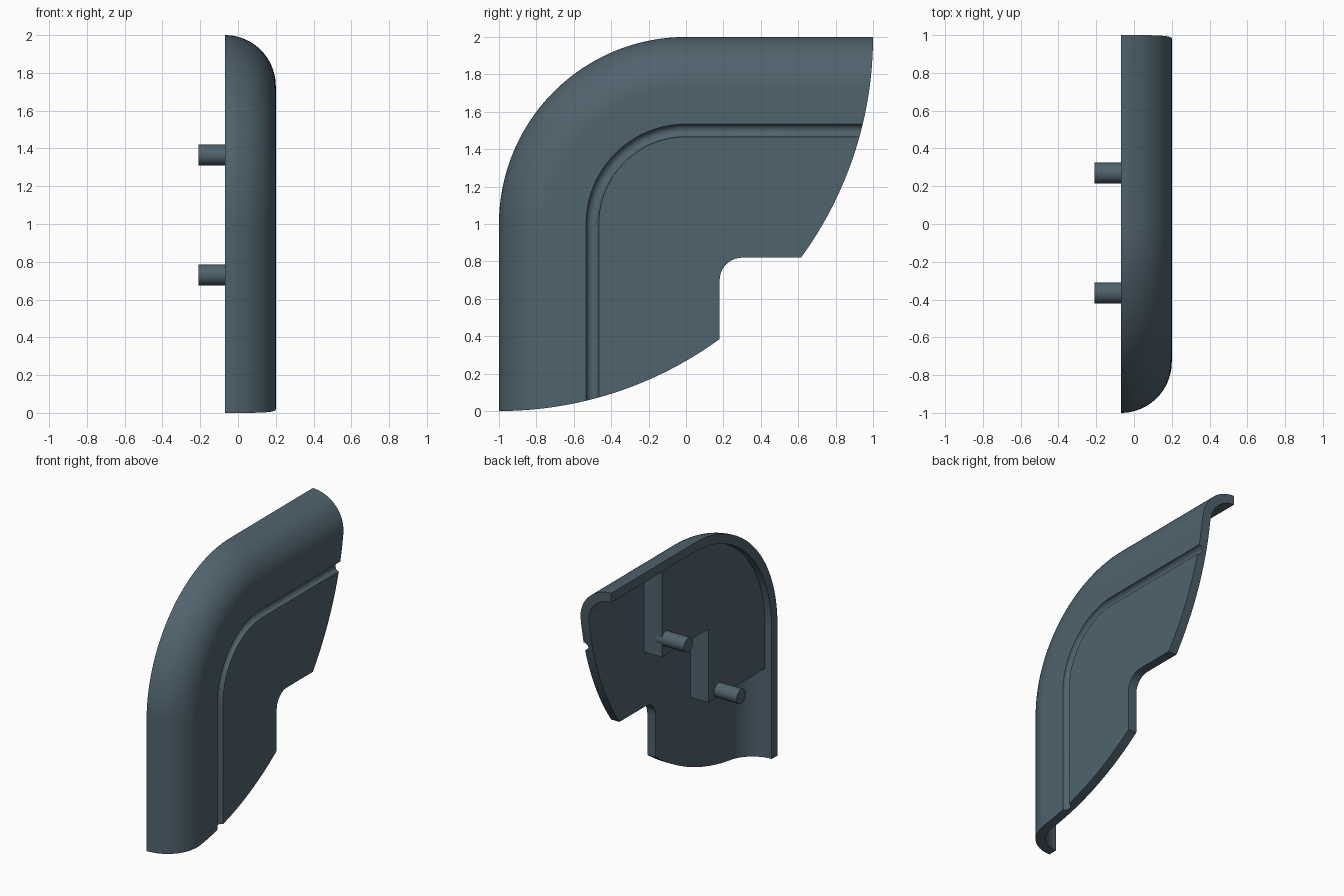
import bpy, bmesh, math
from math import sin, cos, pi
from mathutils import Matrix, Vector

cube = bpy.data.objects.get("Cube")
if cube:
    bpy.data.objects.remove(cube, do_unlink=True)

slate = bpy.data.materials.new("slate_blue")
slate.use_nodes = True
COLOUR = (0.08, 0.125, 0.155, 1)
slate.diffuse_color = COLOUR
slate.node_tree.nodes["Principled BSDF"].inputs["Base Color"].default_value = COLOUR

RIM_X, FACE_X, WALL = -0.07, 0.20, 0.07
ROUND = FACE_X - RIM_X          # radius of the rounded outer edge
PAD_X = -0.02                   # height of the raised inner pad
INNER = 0.7                     # inset where the sweep meets the flat middle


def finish(bm, name):
    bmesh.ops.recalc_face_normals(bm, faces=bm.faces)
    mesh = bpy.data.meshes.new(name)
    bm.to_mesh(mesh)
    bm.free()
    mesh.materials.append(slate)
    obj = bpy.data.objects.new(name, mesh)
    bpy.context.collection.objects.link(obj)
    return obj


def arc(cx, cy, r, a0, a1, n):
    return [(cx + r * cos(a0 + (a1 - a0) * i / n),
             cy + r * sin(a0 + (a1 - a0) * i / n)) for i in range(n + 1)]


def swept_blank(name, chain, steps=48):
    """Sweep an (inset, x) section round the bend and fill in the flat middle."""
    bm = bmesh.new()
    rows = []
    for inset, x in chain:
        r = 1 - inset
        path = [(-r, -0.2)] + arc(0, 1, r, pi, pi / 2, steps) + [(1.2, 1 + r)]
        rows.append([bm.verts.new((x, y, z)) for y, z in path])
    for a, b in zip(rows, rows[1:]):
        for i in range(len(a) - 1):
            bm.faces.new((a[i], a[i + 1], b[i + 1], b[i]))
    top = bm.verts.new((chain[0][1], 1.2, -0.2))
    low = bm.verts.new((chain[-1][1], 1.2, -0.2))
    bm.faces.new(rows[0] + [top])
    bm.faces.new(rows[-1] + [low])
    for end in (0, -1):
        bm.faces.new([row[end] for row in rows] + [low, top])
    return finish(bm, name)


def trim(obj, outline):
    """Keep only what lies inside a (y, z) outline."""
    bm = bmesh.new()
    face = bm.faces.new([bm.verts.new((-0.5, y, z)) for y, z in outline])
    ext = bmesh.ops.extrude_face_region(bm, geom=[face])
    moved = [v for v in ext["geom"] if isinstance(v, bmesh.types.BMVert)]
    bmesh.ops.translate(bm, verts=moved, vec=Vector((1, 0, 0)))
    cutter = finish(bm, "trim_cutter")
    cutter.hide_render = True
    mod = obj.modifiers.new("trim", "BOOLEAN")
    mod.operation, mod.solver, mod.object = "INTERSECT", "EXACT", cutter
    activate(obj)
    bpy.ops.object.modifier_apply(modifier=mod.name)
    bpy.data.objects.remove(cutter, do_unlink=True)


def activate(obj):
    bpy.ops.object.select_all(action="DESELECT")
    obj.select_set(True)
    bpy.context.view_layer.objects.active = obj


def smooth(obj):
    activate(obj)
    bpy.ops.object.shade_smooth_by_angle(angle=math.radians(30))


# Shell: flat face with a half-round groove, rounded edge, hollow inside
groove = arc(0.5, FACE_X, 0.034, 0, -pi, 10)
outer = arc(ROUND, RIM_X, ROUND, pi / 2, pi, 20)
inner = arc(ROUND, RIM_X, ROUND - WALL, pi, pi / 2, 20)
shell = swept_blank("shell", [(INNER, FACE_X)] + groove + [(ROUND + 0.02, FACE_X)]
                    + outer + inner
                    + [(ROUND + 0.02, FACE_X - WALL), (INNER, FACE_X - WALL)])

# Outline: quarter disc about the outer corner, with a filleted notch
a_low = -math.acos(1.18 / 2)
a_high = -math.asin(1.18 / 2)
outline = ([(-1.5, 2.5), (-1.5, 0)]
           + arc(-1, 2, 2, -pi / 2, a_low, 24)
           + arc(0.30, 0.70, 0.12, pi, pi / 2, 10)
           + arc(-1, 2, 2, a_high, 0, 24) + [(1, 2.5)])
trim(shell, outline)
smooth(shell)

# Raised stepped pad inside the shell, sunk slightly into its wall
sunk = ROUND - WALL + 0.02
pad_arc = arc(ROUND, RIM_X, sunk, pi / 2, pi - math.asin((PAD_X - RIM_X) / sunk), 14)
pad = swept_blank("inner_pad", [(INNER, RIM_X + sunk)] + pad_arc + [(INNER, PAD_X)])
trim(pad, [(-1.5, 0.68), (-0.24, 0.68), (-0.24, 1.24),
           (0.32, 1.24), (0.32, 2.5), (-1.5, 2.5)])
smooth(pad)

# Mounting pegs, mirrored across the diagonal
PEG_TIP, PEG_ROOT = -0.21, 0.03
for name, y, z in (("upper_peg", 0.27, 1.365), ("lower_peg", -0.365, 0.73)):
    bm = bmesh.new()
    place = (Matrix.Translation(((PEG_TIP + PEG_ROOT) / 2, y, z))
             @ Matrix.Rotation(pi / 2, 4, "Y"))
    bmesh.ops.create_cone(bm, cap_ends=True, segments=32, radius1=0.055, radius2=0.055,
                          depth=PEG_ROOT - PEG_TIP, matrix=place)
    smooth(finish(bm, name))
